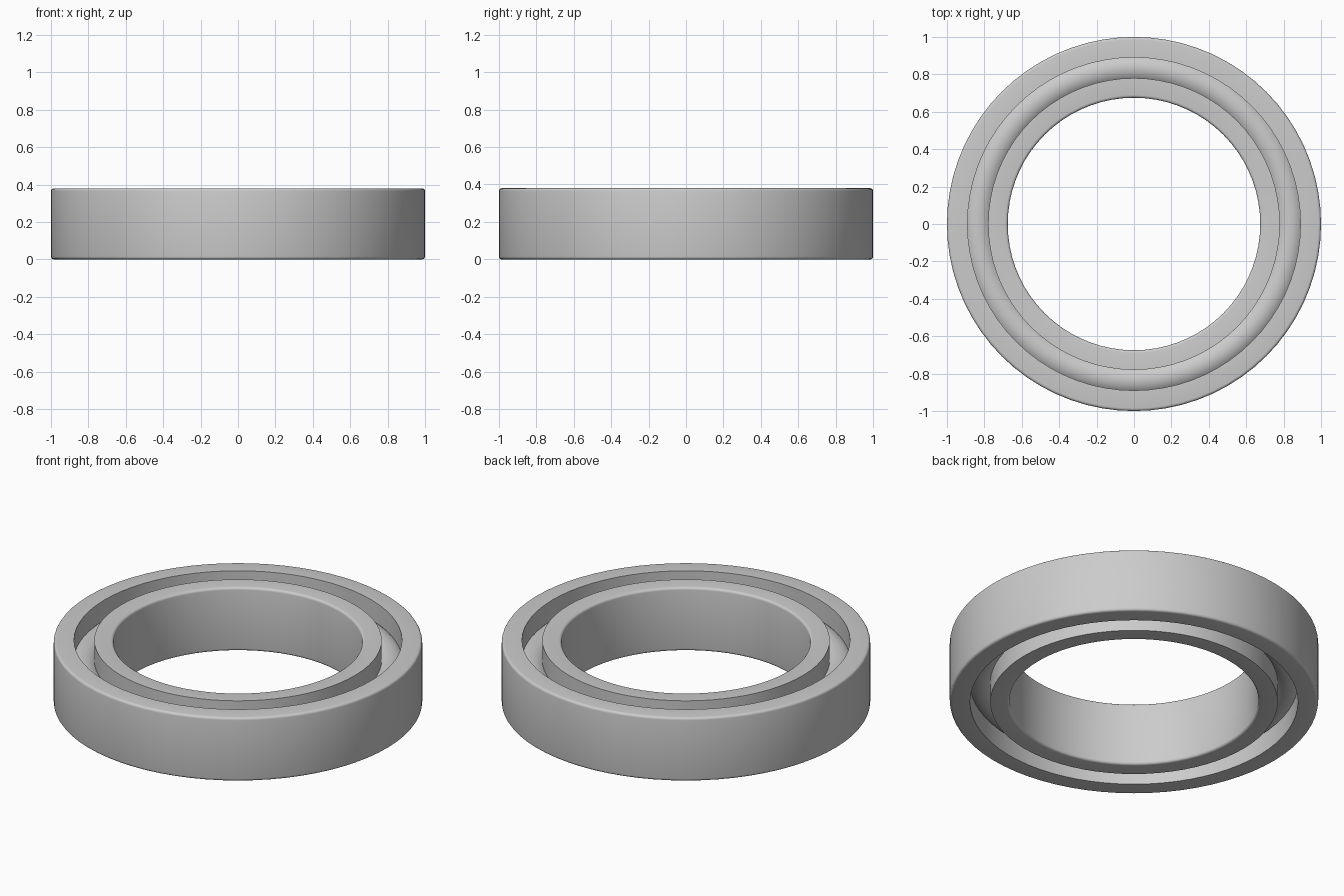
import bpy, bmesh
from math import radians, pi, sin, cos
from mathutils import Matrix

cube = bpy.data.objects.get("Cube")
if cube:
    bpy.data.objects.remove(cube, do_unlink=True)

HEIGHT = 0.38
MID = HEIGHT / 2
SEGMENTS = 72

steel = bpy.data.materials.new("brushed steel grey")
steel.use_nodes = True
GREY = (0.6, 0.6, 0.6, 1)
steel.diffuse_color = GREY
steel.node_tree.nodes["Principled BSDF"].inputs["Base Color"].default_value = GREY


def lathe(name, profile):
    """Revolve a closed (radius, z) profile around the z axis."""
    bm = bmesh.new()
    verts = [bm.verts.new((r, 0, z)) for r, z in profile]
    edges = [bm.edges.new((v, verts[i - 1])) for i, v in enumerate(verts)]
    bmesh.ops.spin(bm, geom=verts + edges, axis=(0, 0, 1), cent=(0, 0, 0),
                   angle=2 * pi, steps=SEGMENTS, use_merge=True)
    bmesh.ops.remove_doubles(bm, verts=bm.verts, dist=0.0001)
    bmesh.ops.recalc_face_normals(bm, faces=bm.faces)
    mesh = bpy.data.meshes.new(name)
    bm.to_mesh(mesh)
    bm.free()
    obj = bpy.data.objects.new(name, mesh)
    bpy.context.collection.objects.link(obj)
    mesh.materials.append(steel)
    bpy.ops.object.select_all(action='DESELECT')
    obj.select_set(True)
    bpy.context.view_layer.objects.active = obj
    bpy.ops.object.shade_smooth_by_angle(angle=radians(35))
    return obj


def race(name, plain, grooved, round_r=0.015):
    """Ring with rounded corners on the plain side, sharp on the grooved side."""
    d = 1 if plain > grooved else -1
    corner = [(plain - d * round_r * (1 - cos(a)), HEIGHT - round_r * (1 - sin(a)))
              for a in (i * pi / 8 for i in range(5))]
    top = corner + [(grooved, HEIGHT)]
    bottom = [(r, HEIGHT - z) for r, z in reversed(top)]
    return lathe(name, top + bottom)


# Outer and inner races
race("outer_race", 1.0, 0.89)
race("inner_race", 0.675, 0.78)

# Rolling ring held between the races
lathe("rolling_ring", [(0.835 + 0.09 * cos(i * pi / 12), MID + 0.09 * sin(i * pi / 12))
                       for i in range(24)])
